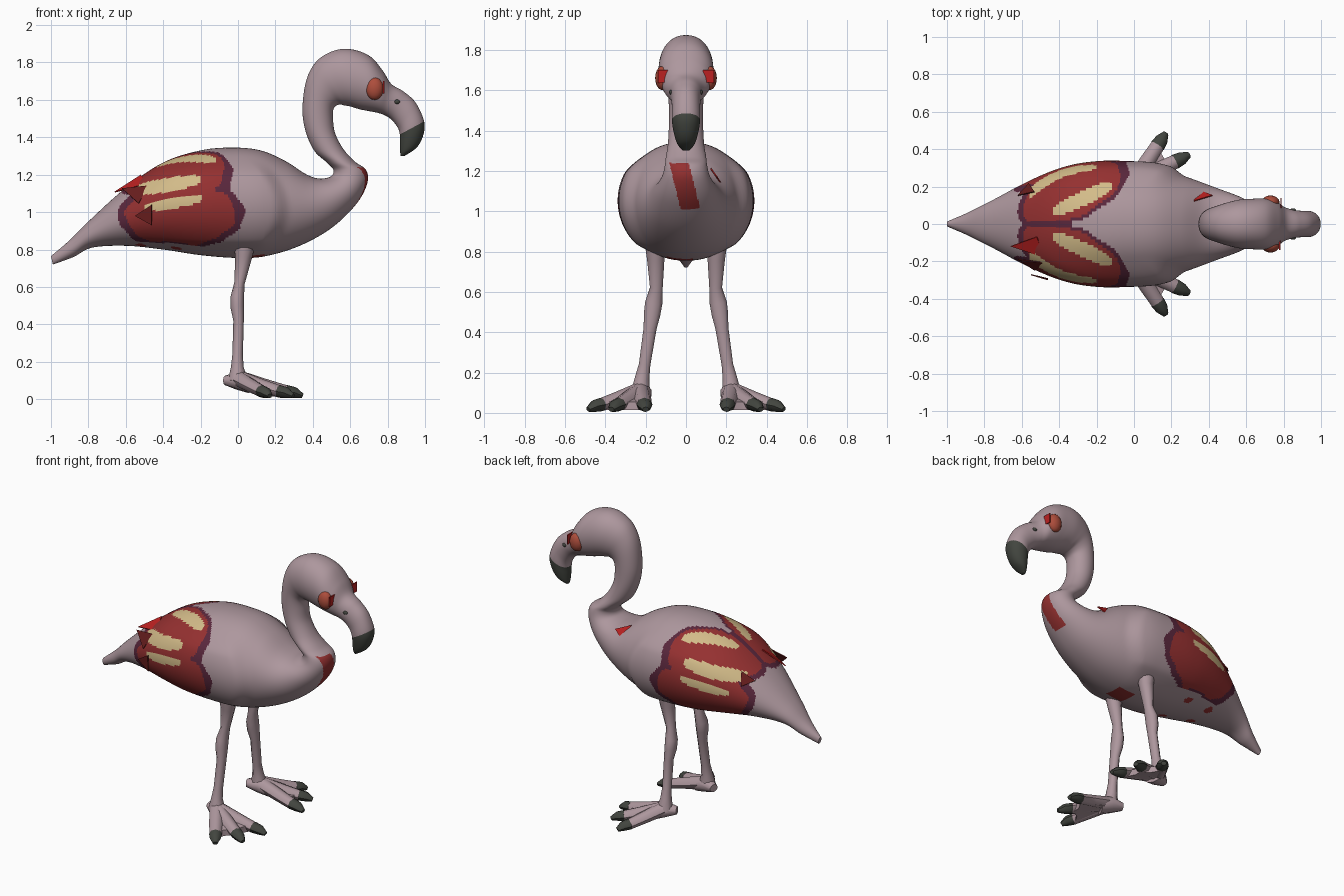
import bpy, bmesh, math
from mathutils import Vector

if "Cube" in bpy.data.objects:
    bpy.data.objects.remove(bpy.data.objects["Cube"])

def material(name, rgb):
    m = bpy.data.materials.new(name)
    m.diffuse_color = (*rgb, 1)
    m.use_nodes = True
    m.node_tree.nodes["Principled BSDF"].inputs["Base Color"].default_value = m.diffuse_color
    return m

PINK = material("dusty pink", (.42, .31, .34))
RED = material("wing red", (.30, .03, .03))
CREAM = material("cream", (.65, .50, .25))
PLUM = material("plum edge", (.10, .02, .045))
DARK = material("charcoal", (.055, .06, .05))
EYE = material("eye orange", (.42, .075, .045))
BRIGHT = material("bright red", (.50, .015, .015))
SHADE = material("deep red", (.13, .012, .012))
PAINT = [PINK, RED, CREAM, PLUM, DARK]

def finish(name, bm, mats, smooth=True):
    bmesh.ops.recalc_face_normals(bm, faces=bm.faces)
    me = bpy.data.meshes.new(name)
    bm.to_mesh(me)
    bm.free()
    for m in mats:
        me.materials.append(m)
    ob = bpy.data.objects.new(name, me)
    bpy.context.collection.objects.link(ob)
    if smooth:
        bpy.context.view_layer.objects.active = ob
        ob.select_set(True)
        bpy.ops.object.shade_smooth_by_angle(angle=math.radians(45))
        ob.select_set(False)
    return ob

def catmull(rows, sub):
    """Interpolate rows of numbers smoothly, giving (parameter, row)."""
    out = []
    n = len(rows)
    for i in range(n - 1):
        a, b, c, d = rows[max(i-1, 0)], rows[i], rows[i+1], rows[min(i+2, n-1)]
        steps = sub * 3 if i < 7 else sub
        for k in range(steps):
            t = k / steps
            out.append((i + t, [.5*(2*q + (r-p)*t + (2*p-5*q+4*r-s)*t*t + (3*q-p-3*r+s)*t**3)
                                for p, q, r, s in zip(a, b, c, d)]))
    out.append((n - 1, rows[-1]))
    return out

def skin(bm, rings):
    """Bridge closed rings and cap both ends, returning the bands of faces."""
    vs = [[bm.verts.new(p) for p in r] for r in rings]
    n = len(vs[0])
    bands = [[bm.faces.new((a[i], a[(i+1) % n], b[(i+1) % n], b[i])) for i in range(n)]
             for a, b in zip(vs, vs[1:])]
    bm.faces.new(vs[0])
    cap = bm.faces.new(vs[-1])
    return bands, cap

def clamp(v):
    v = max(0, min(1, v))
    return v * v * (3 - 2 * v)

# Sections: upper x, upper z, lower x, lower z, half width
BODY = [(-1, .765, -.99, .72, .015), (-.9, .85, -.88, .76, .06), (-.8, .95, -.78, .81, .11),
        (-.6, 1.13, -.6, .82, .205), (-.4, 1.265, -.4, .80, .275), (-.2, 1.33, -.2, .77, .307),
        (-.03, 1.345, 0, .755, .307), (.12, 1.33, .15, .765, .295), (.25, 1.275, .33, .82, .248),
        (.36, 1.205, .5, .915, .195), (.43, 1.18, .63, 1.04, .155), (.495, 1.19, .69, 1.15, .12)]
NECK = [(.51, 1.225, .685, 1.225, .105), (.475, 1.265, .625, 1.27, .1), (.41, 1.325, .565, 1.335, .09),
        (.365, 1.42, .52, 1.42, .085), (.345, 1.53, .508, 1.50, .085), (.355, 1.66, .512, 1.555, .09),
        (.385, 1.755, .54, 1.575, .10), (.44, 1.825, .57, 1.57, .115), (.53, 1.868, .60, 1.565, .13),
        (.62, 1.868, .65, 1.55, .135), (.71, 1.83, .70, 1.54, .135), (.775, 1.755, .75, 1.53, .12),
        (.82, 1.685, .79, 1.515, .09), (.885, 1.645, .825, 1.49, .075), (.95, 1.585, .855, 1.45, .07),
        (.995, 1.485, .865, 1.415, .07), (.99, 1.41, .865, 1.365, .06), (.955, 1.345, .867, 1.32, .042),
        (.89, 1.30, .87, 1.30, .015)]
BEAK_TIP = len(BODY) + 15

def ellipse(u, v, cu, cv, a, b, ang):
    c, s = math.cos(ang), math.sin(ang)
    du, dv = u - cu, v - cv
    return math.hypot((du*c + dv*s) / a, (dv*c - du*s) / b)

def streak(u, v, u0, v0, u1, v1, half):
    t = (u - u0) / (u1 - u0)
    return 0 < t < 1 and abs(v - v0 - t*(v1 - v0)) < half * (1 - .5*abs(2*t - 1)**3)

def paint(p):
    """Pick the plumage colour from the place on the body."""
    x, y, z = p.x, abs(p.y), p.z
    if x < .1:
        wave = .03 * math.sin(38*x + 9*z) * math.cos(31*z)
        upper = ellipse(x, y, -.33, .17, .325, .15, .45) if z > 1.08 else 9
        lower = ellipse(x, z, -.305, .985, .335, .19, .04) if y > .1 else 9
        belly = y - .62 * (.30 - .5 * max(0, -.35 - x)) if z < .93 else 1
        d = min(upper, lower) + wave
        if d < 1 and belly > 0:
            if z > 1.1 and streak(x, y, -.43, .065, -.12, .205, .042):
                return 2
            if (streak(x, z, -.56, 1.115, -.2, 1.175, .037)
                    or streak(x, z, -.5, 1.025, -.19, 1.075, .03)):
                return 2
            return 3 if d > .88 or y < .018 or belly < .015 else 1
        # stray red patches beneath the wing
        if z < .86 and min(math.hypot(x + .33, y - .12), math.hypot(x + .52, y - .085)) < .028:
            return 1
    # throat streak and belly spot
    if x > .6 and .97 < z < 1.24 and abs(p.y - .03 + (z - .98)*.25) < .048:
        return 1
    if z < .78 and .02 < x < .14 and -.1 < p.y < .04:
        return 1
    return 0

# Body, neck, head and beak as one skin, with raised folded wings
SEG = 128
rings, params = [], []
for s, (ux, uz, lx, lz, w) in catmull(BODY + NECK, 8):
    mid, arm = Vector(((ux+lx)/2, 0, (uz+lz)/2)), Vector(((ux-lx)/2, 0, (uz-lz)/2))
    ring = []
    for k in range(SEG):
        t = 2 * math.pi * k / SEG
        c, sn = math.cos(t), math.sin(t)
        p = mid + arm * c
        p.y = w * math.copysign(abs(sn)**.92, sn)
        if s < len(BODY) - 1:
            edge = .28 - ((p.z - 1.02) / .22)**2 * .1
            lift = clamp((edge - p.x) / .09) * clamp((p.x + .75) / .5)
            lift *= clamp((1.3 - p.z) / .12) * clamp((p.z - .77) / .08)
            p.y += .029 * lift * math.copysign(min(1, abs(sn) * 1.5), sn)
        ring.append(p)
    rings.append(ring)
    params.append(s)
bm = bmesh.new()
bands, cap = skin(bm, rings)
cap.material_index = 4
for s, band in zip(params, bands):
    for f in band:
        f.material_index = 4 if s >= BEAK_TIP - .01 else paint(f.calc_center_median())
finish("body_neck_and_head", bm, PAINT)

def tube(bm, path, n=10):
    """Tube through rows of x, y, z, radius along x, radius across."""
    pts = [Vector(p[:3]) for p in path]
    rs = []
    for i, p in enumerate(path):
        d = (pts[min(i+1, len(pts)-1)] - pts[max(i-1, 0)]).normalized()
        side = d.cross(Vector((1, 0, 0)) if abs(d.z) > .7 else Vector((0, 0, 1))).normalized()
        other = side.cross(d)
        rs.append([pts[i] + other*p[3]*math.cos(2*math.pi*k/n) + side*p[4]*math.sin(2*math.pi*k/n)
                   for k in range(n)])
    return skin(bm, rs)

def ball(name, loc, radii, mat):
    bm = bmesh.new()
    bmesh.ops.create_uvsphere(bm, u_segments=16, v_segments=10, radius=1)
    for v in bm.verts:
        v.co = Vector([a*r + l for a, r, l in zip(v.co, radii, loc)])
    finish(name, bm, [mat])

def plate(name, pts, mat, thick=.006):
    bm = bmesh.new()
    f = bm.faces.new([bm.verts.new(p) for p in pts])
    f.normal_update()
    off = f.normal * thick
    new = bmesh.ops.extrude_face_region(bm, geom=[f])["geom"]
    for v in new:
        if isinstance(v, bmesh.types.BMVert):
            v.co += off
    finish(name, bm, [mat], False)

LEG = [(.035, .15, .86, .065, .06), (.03, .15, .76, .045, .045), (.008, .147, .62, .028, .033),
       (-.004, .16, .545, .036, .045), (-.004, .168, .49, .036, .043), (.003, .178, .42, .028, .034),
       (-.002, .205, .24, .028, .03), (-.004, .218, .17, .034, .038), (.0, .225, .10, .055, .05)]
TOES = [(.17, .485), (.295, .37), (.345, .20)]

for side, tag in ((-1, "right"), (1, "left")):
    bm = bmesh.new()
    tube(bm, [(x, y*side, z, a, b) for x, y, z, a, b in LEG])
    finish(tag + "_leg", bm, [PINK])

    # Foot: heel, three toes with dark claws, and webbing
    bm = bmesh.new()
    tube(bm, [(-.07, .195*side, .10, .025, .028), (0, .22*side, .10, .05, .055),
              (.07, .25*side, .075, .045, .065)])
    for tx, ty in TOES:
        row = []
        for f, z, r, w in ((0, .11, .045, .045), (.45, .068, .037, .042), (.74, .042, .033, .038),
                           (.745, .042, .034, .04), (.88, .034, .03, .034), (1, .017, .013, .016)):
            row.append((tx*f, (.225 + (ty-.225)*f)*side, z, r, w))
        toe, tip = tube(bm, row, 8)
        tip.material_index = 1
        for f in toe[3] + toe[4]:
            f.material_index = 1
    web = [(0, .19, .11), (.25, .205, .055), (.215, .27, .055), (.215, .32, .055),
           (.165, .345, .055), (.125, .41, .055), (0, .25, .11)]
    low = [bm.verts.new((x, y*side, z - .04)) for x, y, z in web]
    top = [bm.verts.new((x, y*side, z)) for x, y, z in web]
    bm.faces.new(low)
    bm.faces.new(top)
    for i in range(7):
        j = (i + 1) % 7
        bm.faces.new((low[i], low[j], top[j], top[i]))
    bmesh.ops.triangulate(bm, faces=[f for f in bm.faces if len(f.verts) == 7])
    finish(tag + "_foot", bm, [PINK, DARK])

    # Eye, red fleck in front of it, and nostril
    ball(tag + "_eye", (.73, side*.117, 1.66), (.048, .036, .06), EYE)
    plate(tag + "_eye_fleck", [(.782, side*y, z) for y, z in
                               ((.085, 1.64), (.14, 1.635), (.14, 1.7), (.085, 1.7))], BRIGHT)
    ball(tag + "_nostril", (.85, side*.074, 1.59), (.016, .01, .012), DARK)

# Loose feathers on the wings and shoulder
plate("upper_wing_feather", [(-.66, -.12, 1.11), (-.52, -.07, 1.20), (-.48, -.18, 1.155)], BRIGHT)
plate("upper_feather_shade", [(-.62, -.185, 1.125), (-.53, -.245, 1.045), (-.48, -.205, 1.14)], SHADE)
plate("lower_wing_feather", [(-.55, -.268, .98), (-.46, -.29, .93), (-.46, -.295, 1.04)], SHADE)
plate("left_wing_feather", [(-.62, .15, 1.10), (-.53, .17, 1.15), (-.56, .215, 1.07)], SHADE)
plate("shoulder_feather", [(.32, .12, 1.21), (.42, .15, 1.17), (.34, .18, 1.12)], BRIGHT)
